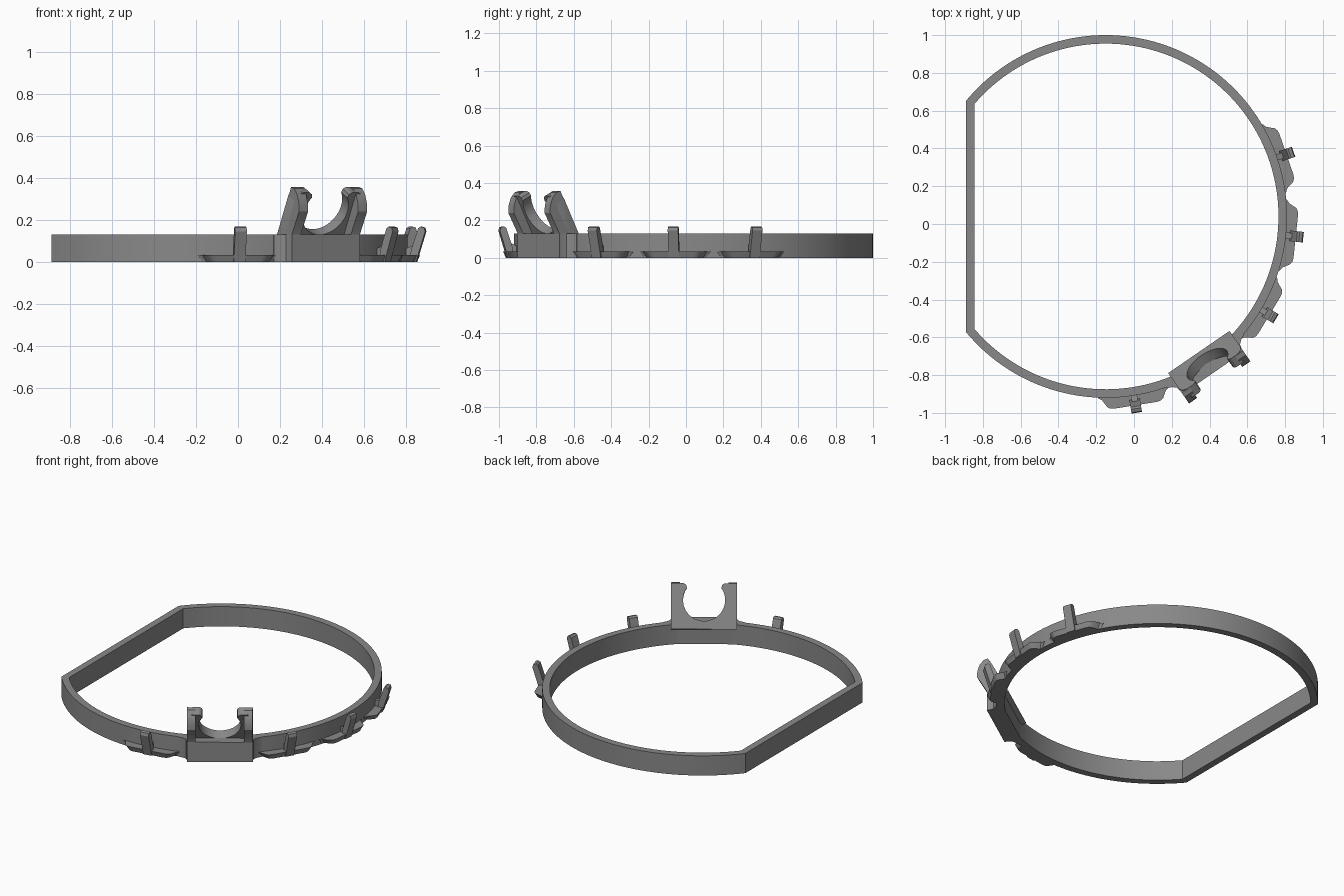
import bpy, bmesh, math
from mathutils import Matrix, Vector

if "Cube" in bpy.data.objects:
    bpy.data.objects.remove(bpy.data.objects["Cube"])

CX, CY = -0.15, 0.04          # ring centre
R_OUT, WALL, RING_H = 0.96, 0.045, 0.13

grey = bpy.data.materials.new("plain_grey")
grey.diffuse_color = (0.25, 0.25, 0.25, 1)
grey.use_nodes = True
grey.node_tree.nodes["Principled BSDF"].inputs["Base Color"].default_value = grey.diffuse_color


def finish(name, bm, angle=None, smooth=30):
    """Turn a bmesh into an object; angle places it around the ring."""
    bmesh.ops.recalc_face_normals(bm, faces=bm.faces)
    me = bpy.data.meshes.new(name)
    bm.to_mesh(me)
    bm.free()
    me.materials.append(grey)
    ob = bpy.data.objects.new(name, me)
    bpy.context.collection.objects.link(ob)
    if angle is not None:
        ob.matrix_world = (Matrix.Translation((CX, CY, 0))
                           @ Matrix.Rotation(math.radians(angle), 4, 'Z'))
    bpy.ops.object.select_all(action='DESELECT')
    bpy.context.view_layer.objects.active = ob
    ob.select_set(True)
    bpy.ops.object.shade_smooth_by_angle(angle=math.radians(smooth))
    return ob


def prism(bm, pts, offset):
    """Extrude a closed outline of 3D points along offset."""
    face = bm.faces.new([bm.verts.new(p) for p in pts])
    out = bmesh.ops.extrude_face_region(bm, geom=[face])
    moved = [g for g in out["geom"] if isinstance(g, bmesh.types.BMVert)]
    bmesh.ops.translate(bm, verts=moved, vec=offset)
    return moved


def side_prism(bm, profile, t0, t1):
    """Outline in (outward, height), extruded along the tangent."""
    prism(bm, [(u, t0, z) for u, z in profile], (0, t1 - t0, 0))


# Ring: circular band closed by a straight wall on the left
def band_outline(r, x_flat, n=128):
    half = math.pi - math.acos(-x_flat / r)
    half = math.acos(x_flat / r)
    return [(CX + r * math.cos(a), CY + r * math.sin(a))
            for a in (-half + 2 * half * i / n for i in range(n + 1))]


bm = bmesh.new()
outer = band_outline(R_OUT, -0.74)
inner = band_outline(R_OUT - WALL, -0.74 + WALL)
loops = [[bm.verts.new((x, y, z)) for x, y in o]
         for o, z in ((outer, 0), (outer, RING_H), (inner, RING_H), (inner, 0))]
n = len(outer)
for k in range(4):
    a, b = loops[k], loops[(k + 1) % 4]
    for i in range(n):
        j = (i + 1) % n
        bm.faces.new((a[i], a[j], b[j], b[i]))
finish("ring_band", bm)

# Four small hooks, each with a flared shelf, a rib and a leaning post
half_shelf = [(0.945, 0.19), (0.958, 0.172), (0.975, 0.162), (0.998, 0.15),
              (1.008, 0.135), (1.012, 0.115)]
shelf = half_shelf + [(u, -t) for u, t in reversed(half_shelf)]
shelf = [(0.92, 0.19)] + shelf + [(0.92, -0.19)]
post = [(0.975, 0), (1.008, 0), (1.02, 0.04), (1.052, 0.145), (1.047, 0.163),
        (1.03, 0.168), (1.018, 0.16), (0.985, 0.06)]
rib = [(0.94, 0), (1.0, 0), (1.005, 0.085), (0.94, 0.055)]
for angle in (-81, -31, -6, 19):
    bm = bmesh.new()
    top = prism(bm, [(u, t, 0) for u, t in shelf], (0, 0, 0.033))
    for v in bm.verts:                      # underside is drawn in slightly
        if v.co.z < 0.01:
            v.co.y *= 0.88
            v.co.x -= 0.012 if v.co.x > 0.95 else 0
    finish("hook_shelf", bm, angle)
    bm = bmesh.new()
    side_prism(bm, post, -0.028, 0.028)
    finish("hook_post", bm, angle)
    bm = bmesh.new()
    side_prism(bm, rib, -0.016, 0.016)
    finish("hook_rib", bm, angle)

# Large bracket: base block with flared sides
B = -55.5
W = 0.197
side = [(0.90, 0.25), (0.93, 0.25), (0.945, 0.22), (0.962, 0.202),
        (0.985, W), (1.005, W)]
bm = bmesh.new()
prism(bm, [(u, t, 0) for u, t in side] + [(u, -t, 0) for u, t in reversed(side)],
      (0, 0, RING_H))
finish("bracket_block", bm, B)

# Open round cradle plate, leaning outward
LEAN = math.radians(27)
up = Vector((math.sin(LEAN), 0, math.cos(LEAN)))
normal = Vector((math.cos(LEAN), 0, -math.sin(LEAN)))
base = Vector((0.88, 0, 0.13))
r, mid, top = 0.126, 0.155, 0.255
tip = math.radians(35)
arc = []
for i in range(33):
    a = tip - (math.pi + 2 * tip) * i / 32
    arc.append((r * math.cos(a), mid + r * math.sin(a)))
right_top = [(W, top - 0.045), (W - 0.012, top - 0.015), (W - 0.035, top),
             (0.122, top), (0.107, top - 0.01)]
outline = ([(-W, -0.02), (W, -0.02)] + right_top + arc
           + [(-t, s) for t, s in reversed(right_top)])
bm = bmesh.new()
prism(bm, [base + up * s + Vector((0, t, 0)) for t, s in outline], normal * 0.06)
bmesh.ops.triangulate(bm, faces=[f for f in bm.faces if len(f.verts) > 4])
finish("cradle_plate", bm, B)

# Side arms bracing the cradle
arm = [(0.90, 0.10), (1.003, 0.10), (1.005, 0.13), (1.066, 0.24), (1.064, 0.28),
       (1.05, 0.32), (1.025, 0.35), (0.998, 0.357), (0.988, 0.335), (0.885, 0.13)]
for s in (-1, 1):
    bm = bmesh.new()
    side_prism(bm, arm, s * 0.145, s * W)
    finish("cradle_arm", bm, B)
